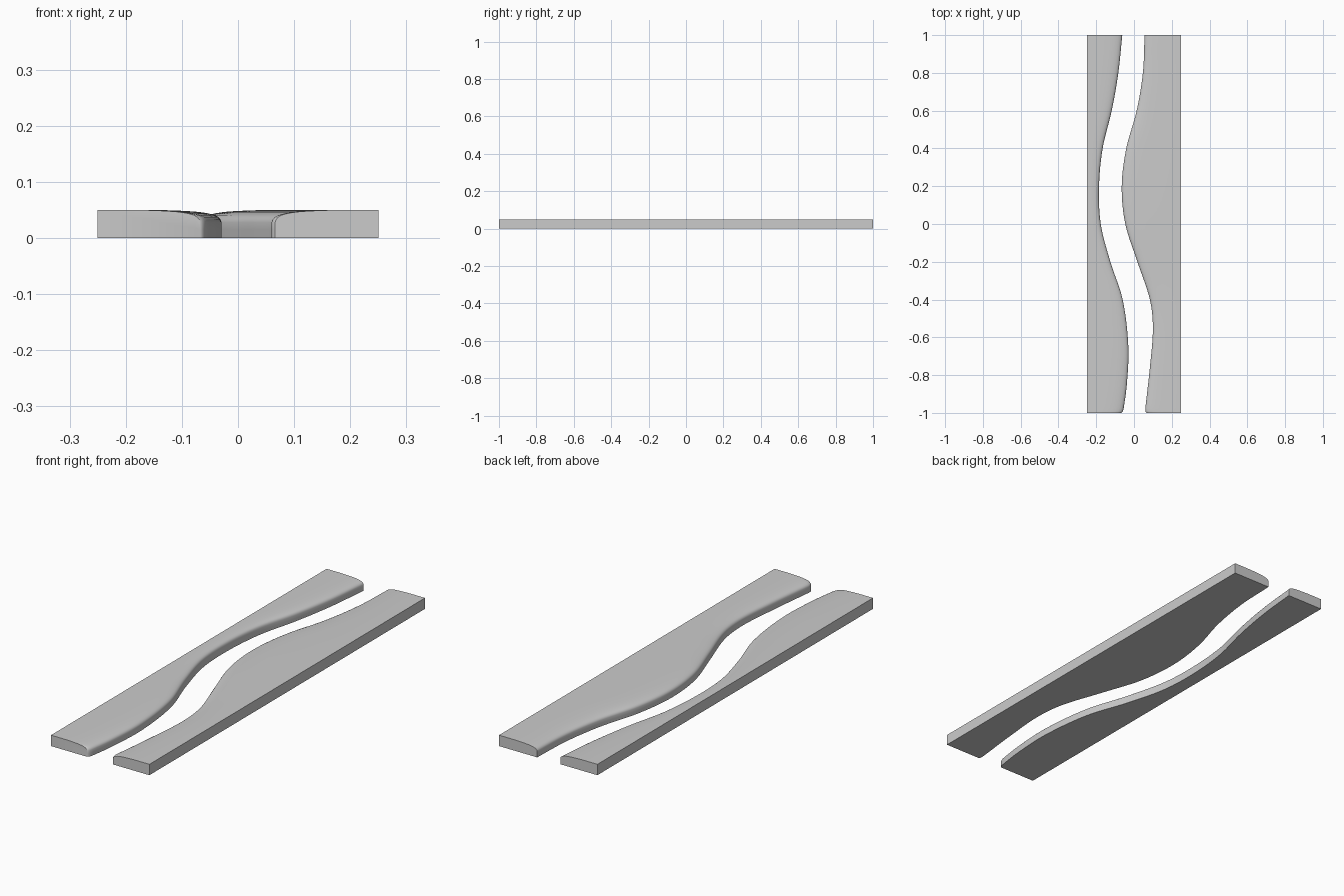
import bpy, bmesh, math

if "Cube" in bpy.data.objects:
    bpy.data.objects.remove(bpy.data.objects["Cube"])

H, OUT = 0.05, 0.25

# wavy inner edges of the two planks: (y, x)
LEFT = [(-1, -0.058), (-0.85, -0.038), (-0.65, -0.03), (-0.4, -0.06), (-0.2, -0.125), (0, -0.176),
        (0.2, -0.185), (0.4, -0.166), (0.6, -0.118), (0.8, -0.083), (1, -0.062)]
RIGHT = [(-1, 0.057), (-0.75, 0.085), (-0.55, 0.1), (-0.4, 0.084), (-0.2, 0.018), (0, -0.046),
         (0.2, -0.065), (0.4, -0.041), (0.6, 0.014), (0.8, 0.047), (1, 0.056)]

# rounded edge section: (distance from the inner edge, height)
SECTION = [(0, 0), (0, 0.015), (0, 0.028), (0.002, 0.033), (0.006, 0.0375), (0.013, 0.041),
           (0.024, 0.044), (0.04, 0.0465), (0.06, 0.048), (0.085, 0.0492), (0.115, H)]


def edge_x(pts, y):
    """Smooth cubic through the edge points."""
    def slope(k):
        a, b = pts[max(k - 1, 0)], pts[min(k + 1, len(pts) - 1)]
        return (b[1] - a[1]) / (b[0] - a[0])
    i = 0
    while i < len(pts) - 2 and y > pts[i + 1][0]:
        i += 1
    (y0, x0), (y1, x1) = pts[i], pts[i + 1]
    h = y1 - y0
    t = (y - y0) / h
    return ((2*t**3 - 3*t*t + 1) * x0 + (t**3 - 2*t*t + t) * h * slope(i)
            + (3*t*t - 2*t**3) * x1 + (t**3 - t*t) * h * slope(i + 1))


def plank(name, pts, side):
    bm = bmesh.new()
    # softened front corner, then even stations along the length
    ys = [-1, -0.997, -0.99, -0.975] + [-0.95 + 1.95 * i / 78 for i in range(79)]
    inset = {-1: 0.009, -0.997: 0.005, -0.99: 0.002}
    rings = []
    for y in ys:
        x = edge_x(pts, y) + side * inset.get(y, 0)
        s = min(1, abs(side * OUT - x) / 0.19)
        sec = [(x + side * d * s, z) for d, z in SECTION]
        sec += [(side * OUT, H), (side * OUT, 0)]
        rings.append([bm.verts.new((px, y, pz)) for px, pz in sec])
    n = len(rings[0])
    for a, b in zip(rings, rings[1:]):
        for i in range(n):
            j = (i + 1) % n
            bm.faces.new((a[i], a[j], b[j], b[i]))
    # end caps
    bm.faces.new(rings[0])
    bm.faces.new(rings[-1])
    bmesh.ops.recalc_face_normals(bm, faces=bm.faces)
    me = bpy.data.meshes.new(name)
    bm.to_mesh(me)
    bm.free()
    ob = bpy.data.objects.new(name, me)
    bpy.context.collection.objects.link(ob)
    bpy.ops.object.select_all(action='DESELECT')
    ob.select_set(True)
    bpy.context.view_layer.objects.active = ob
    bpy.ops.object.shade_smooth_by_angle(angle=math.radians(35))


# two live-edge planks with a winding gap between them
plank("left_plank", LEFT, -1)
plank("right_plank", RIGHT, 1)
